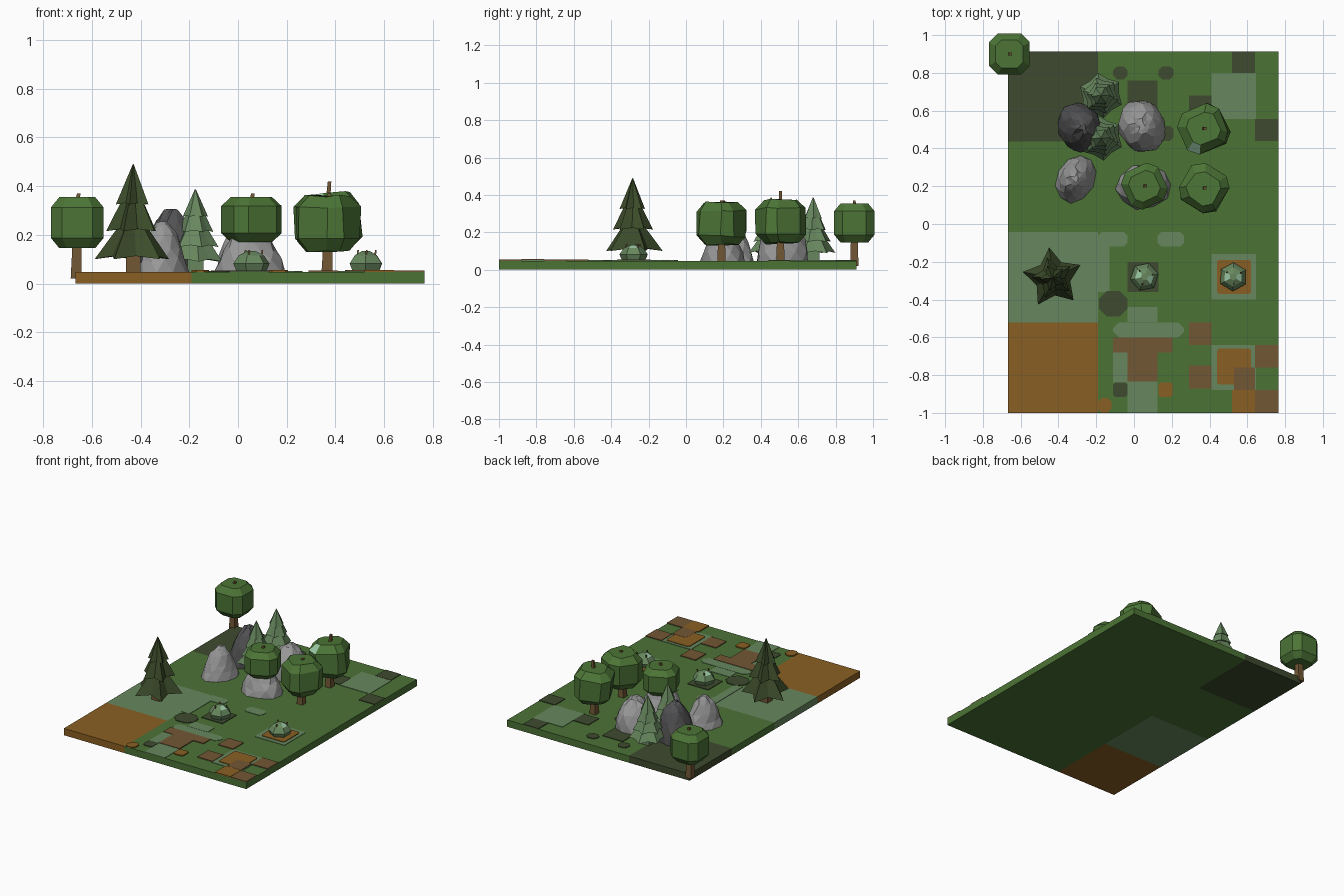
import bpy, math, random
from mathutils import Vector, Matrix

if "Cube" in bpy.data.objects:
    bpy.data.objects.remove(bpy.data.objects["Cube"])

random.seed(4)


def mat(name, r, g, b):
    m = bpy.data.materials.new(name)
    m.diffuse_color = [((c / 255 + 0.055) / 1.055) ** 2.4 for c in (r, g, b)] + [1]
    m.use_nodes = True
    m.node_tree.nodes["Principled BSDF"].inputs["Base Color"].default_value = m.diffuse_color
    return m


GRASS = mat("grass green", 75, 115, 53)
LIGHT = mat("light green", 103, 135, 94)
DARK = mat("dark olive", 62, 74, 46)
EARTH = mat("orange earth", 138, 95, 34)
DULL = mat("dull brown", 114, 87, 53)
ROCK = mat("grey rock", 152, 152, 152)
SLATE = mat("dark rock", 82, 82, 84)
PINE = mat("dark pine green", 60, 76, 42)
LEAF = mat("leaf green", 76, 117, 54)
PALE = mat("pale green", 155, 200, 165)
TOP = 0.048          # ground surface height


def mesh(name, verts, faces, mats):
    me = bpy.data.meshes.new(name)
    me.from_pydata(verts, [], faces)
    me.update()
    for m in mats:
        me.materials.append(m)
    ob = bpy.data.objects.new(name, me)
    bpy.context.collection.objects.link(ob)
    return ob


def loft(name, rings, *mats):
    """Skin equal-length rings of points (counter-clockwise) and cap both ends."""
    n = len(rings[0])
    verts = [p for ring in rings for p in ring]
    faces = [tuple(reversed(range(n)))]
    for k in range(len(rings) - 1):
        for i in range(n):
            j = (i + 1) % n
            faces.append((k * n + i, k * n + j, (k + 1) * n + j, (k + 1) * n + i))
    faces.append(tuple(range((len(rings) - 1) * n, len(rings) * n)))
    return mesh(name, verts, faces, mats)


def outline(x0, x1, y0, y1, c):
    """Rectangle with cut corners."""
    if c == 0:
        return [(x0, y0), (x1, y0), (x1, y1), (x0, y1)]
    return [(x0 + c, y0), (x1 - c, y0), (x1, y0 + c), (x1, y1 - c),
            (x1 - c, y1), (x0 + c, y1), (x0, y1 - c), (x0, y0 + c)]


def plate(name, m, x0, x1, y0, y1, z0, z1, c=0):
    o = outline(x0, x1, y0, y1, c)
    return loft(name, [[(x, y, z) for x, y in o] for z in (z0, z1)], m)


# Ground: large green slab plus a column of four coloured tiles at the left
X = (-0.667, -0.19, 0.765)
Y = (-1, -0.522, -0.042, 0.437, 0.912)
plate("grass_slab", GRASS, X[1], X[2], Y[0], Y[4], 0, TOP)
for i, m in enumerate((EARTH, LIGHT, GRASS, DARK)):
    plate("ground_tile", m, X[0], X[1], Y[i], Y[i + 1], 0, TOP)

# Thin ground patches, grouped by colour: x0, x1, y0, y1, corner cut
light_patches = [(.41, .645, .555, .80, 0), (-.19, -.035, -.12, -.042, .02),
                 (.125, .265, -.12, -.042, .02), (-.19, -.13, -.36, -.06, 0),
                 (-.035, .125, -.52, -.44, 0), (.41, .645, -.40, -.16, 0),
                 (-.11, .265, -.60, -.522, .03), (-.11, -.035, -.84, -.60, 0),
                 (-.035, .125, -1, -.835, 0), (.41, .645, -.88, -.64, 0)]
dark_patches = [(-.11, -.035, .765, .835, .02), (.13, .21, .765, .835, .02),
                (-.035, .125, .60, .76, 0), (.13, .21, .44, .52, .02),
                (.52, .64, .80, .912, 0), (.64, .765, .44, .555, 0),
                (.29, .41, .56, .68, 0), (-.185, -.035, -.49, -.355, .04),
                (-.035, .13, -.36, -.20, 0), (-.11, -.035, -.915, -.84, .01)]
dull_patches = [(-.035, .125, -.835, -.68, 0), (.64, .765, -.76, -.64, 0),
                (.64, .765, -1, -.88, 0), (.29, .41, -.87, -.75, 0),
                (.29, .41, -.64, -.522, 0), (-.11, .205, -.68, -.60, 0)]
earth_patches = [(.44, .62, -.37, -.19, .01), (.44, .62, -.85, -.66, .01),
                 (.52, .64, -1, -.88, 0), (.13, .205, -.915, -.84, .01),
                 (-.19, -.12, -1, -.92, .02)]
for m, patches, h in ((LIGHT, light_patches, .003), (DARK, dark_patches, .0045),
                      (DULL, dull_patches, .006), (EARTH, earth_patches, .0075)):
    for x0, x1, y0, y1, c in patches:
        plate("ground_patch", m, x0, x1, y0, y1, TOP - .001, TOP + h, c)
plate("ground_patch", DULL, .53, .64, -.88, -.76, TOP, TOP + .0085)


def post(name, x, y, w, z0, z1, lean=(0, 0)):
    o = outline(-w, w, -w, w, 0)
    loft(name, [[(x + a, y + b, z0) for a, b in o],
                [(x + lean[0] + a * .8, y + lean[1] + b * .8, z1) for a, b in o]], DULL)


def round_tree(x, y, a, z0, z1, turn, stem, base=TOP, wobble=0.0, tilt=0.0):
    """Boxy cut-corner crown on a square trunk with a twig on top."""
    rings, h = [], z1 - z0
    spin = Matrix.Rotation(math.radians(turn), 4, 'Z')
    lean = Matrix.Rotation(math.radians(tilt), 4, 'Y')
    for t, s in ((0, .68), (.2, 1), (.8, 1), (1, .68)):
        ring = []
        for px, py in outline(-a, a, -a, a, a * .42):
            v = spin @ Vector((px * s, py * s, (t - .5) * h))
            v = lean @ (v + Vector([random.uniform(-wobble, wobble) for _ in range(3)]))
            ring.append(v + Vector((x, y, (z0 + z1) / 2)))
        rings.append(ring)
    crown = loft("tree_crown", rings, LEAF, PALE)
    post("tree_trunk", x - .005, y, .022, base, z0 + .06, (.005, 0))
    post("tree_twig", x, y, .009, z1 - .02, stem, (.006, 0))
    return crown


round_tree(-.66, .90, .108, .145, .355, 0, .37, .02)
round_tree(.055, .20, .108, .17, .355, 25, .37)
round_tree(.37, .19, .115, .135, .36, -32, .37, wobble=.006)
pale_crown = round_tree(.37, .505, .117, .14, .37, 24, .42, wobble=.006, tilt=-3)
# one pale facet on the upper front edge of the last crown
best = max(pale_crown.data.polygons,
           key=lambda p: p.normal.dot(Vector((-.25, -.75, .6))))
best.material_index = 1


def star(x, y, z, r, n, inner, turn):
    """Star ring; the inner corners sit a little higher."""
    out = []
    for i in range(2 * n):
        t = turn + math.pi * i / n
        q = r if i % 2 == 0 else r * inner
        out.append((x + q * math.cos(t), y + q * math.sin(t),
                    z + (0 if i % 2 == 0 else r * .08)))
    return out


def pine(x, y, tiers, n, inner, m, trunk, trunk_mat):
    for k, (z0, r0, z1, r1) in enumerate(tiers):
        turn = math.pi / 2 + .12 + k * .15
        loft("pine_tier", [star(x, y, z0, r0, n, inner, turn),
                           star(x, y, z1, r1, n, inner, turn)], m)
    plate("pine_trunk", trunk_mat, x - trunk, x + trunk, y - trunk, y + trunk,
          TOP - .01, tiers[0][0] + .05)


pine(-.43, -.285, [(.10, .162, .25, .05), (.215, .112, .365, .035),
                   (.325, .072, .49, .002)], 5, .58, PINE, .03, DULL)
for py in (.68, .455):
    pine(-.175, py, [(.09, .12, .19, .05), (.15, .098, .245, .04),
                     (.212, .074, .305, .03), (.275, .052, .387, .002)],
         6, .8, LIGHT, .033, LIGHT)


def rock(x, y, rx, ry, top, m, turn=0, lean=(0, 0), profile=None, n=10):
    """Faceted boulder, widest at the ground."""
    rings, h = [], top - TOP
    spin = Matrix.Rotation(math.radians(turn), 2)
    for k, (t, s) in enumerate(profile):
        ring = []
        for i in range(n):
            a = 2 * math.pi * (i + .5 * (k % 2)) / n
            q = s * random.uniform(.95, 1.05)
            p = spin @ Vector((rx * q * math.cos(a), ry * q * math.sin(a)))
            dz = random.uniform(-.01, .01) if 0 < t < 1 else 0
            ring.append((x + p.x + lean[0] * t, y + p.y + lean[1] * t,
                         TOP - .003 + t * h + dz))
        rings.append(ring)
    ob = loft("rock", rings, m)
    # split the quads to get triangular facets
    ob.modifiers.new("facets", 'TRIANGULATE').min_vertices = 4


DOME = [(0, 1), (.25, .98), (.55, .83), (.8, .58), (.95, .3), (1, .12)]
CONE = [(0, 1), (.25, .88), (.5, .72), (.75, .52), (.93, .3), (1, .12)]
rock(.043, .518, .122, .142, .26, ROCK, 15, (0, 0), DOME)
rock(-.29, .515, .118, .132, .31, SLATE, 20, (.02, 0), DOME)
rock(-.308, .24, .10, .132, .258, ROCK, -25, (0, 0), CONE)
rock(.05, .198, .148, .12, .245, ROCK, 5, (0, 0), CONE)


def bush(x, y, r, z1, turn):
    """Low six-sided dome with pale top facets and little shoots."""
    rings = []
    for t, s in ((0, .8), (.4, 1), (.8, .68), (1, .25)):
        rings.append([(x + r * s * math.cos(turn + i * math.pi / 3),
                       y + r * s * math.sin(turn + i * math.pi / 3),
                       TOP + t * (z1 - TOP)) for i in range(6)])
    ob = loft("bush", rings, LIGHT, PALE)
    for p in ob.data.polygons:          # pale on alternate upper facets
        if p.normal.z > .6 and p.index % 3 == 0:
            p.material_index = 1
    for i in range(3):                  # shoots
        a = turn + i * 2.1
        post("bush_shoot", x + r * .55 * math.cos(a), y + r * .55 * math.sin(a),
             .004, z1 - .03, z1 + .004, (.004, .003))


bush(.055, -.28, .076, .133, .2)
bush(.525, -.28, .076, .133, .5)
